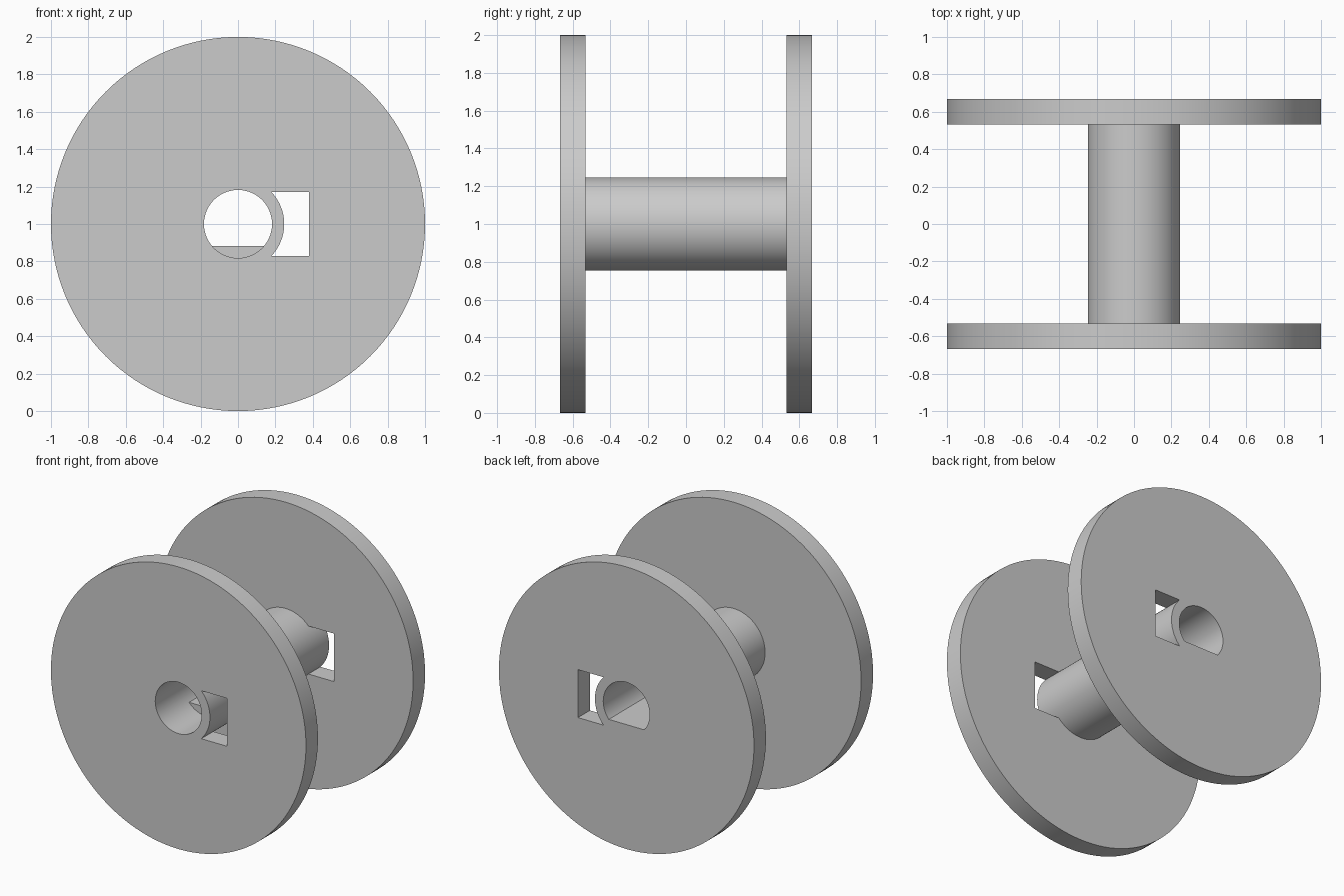
import bpy, bmesh, math

if "Cube" in bpy.data.objects:
    bpy.data.objects.remove(bpy.data.objects["Cube"], do_unlink=True)

AXIS_Z = 1.0
HALF, INNER = 0.667, 0.533          # outer and inner faces of the flanges
BARREL_R, BORE_R = 0.247, 0.182
SIDES = 128

grey = bpy.data.materials.new("light grey plastic")
grey.use_nodes = True
colour = (0.6, 0.6, 0.6, 1)
grey.diffuse_color = colour
grey.node_tree.nodes["Principled BSDF"].inputs["Base Color"].default_value = colour


def arc(radius, start=0.0, sweep=2 * math.pi, steps=SIDES):
    """Outline points (x, z) measured from the spool axis."""
    return [(radius * math.cos(start + sweep * i / steps),
             radius * math.sin(start + sweep * i / steps)) for i in range(steps)]


def prism(name, outline, y0, y1):
    """Extrude an outline along y."""
    bm = bmesh.new()
    face = bm.faces.new([bm.verts.new((x, y0, z + AXIS_Z)) for x, z in outline])
    ext = bmesh.ops.extrude_face_region(bm, geom=[face])
    moved = [v for v in ext["geom"] if isinstance(v, bmesh.types.BMVert)]
    bmesh.ops.translate(bm, verts=moved, vec=(0, y1 - y0, 0))
    bmesh.ops.recalc_face_normals(bm, faces=bm.faces)
    mesh = bpy.data.meshes.new(name)
    bm.to_mesh(mesh)
    bm.free()
    mesh.materials.append(grey)
    obj = bpy.data.objects.new(name, mesh)
    bpy.context.collection.objects.link(obj)
    return obj


def combine(target, tool, operation):
    """Apply a boolean and discard the tool."""
    mod = target.modifiers.new("combine", "BOOLEAN")
    mod.operation, mod.object, mod.solver = operation, tool, "EXACT"
    bpy.context.view_layer.objects.active = target
    bpy.ops.object.modifier_apply(modifier=mod.name)
    bpy.data.objects.remove(tool, do_unlink=True)


# Flanges, each with a rectangular slot beside the barrel
slot = [(0.0, -0.17), (0.38, -0.17), (0.38, 0.17), (0.0, 0.17)]
flanges = []
for name, y0, y1 in (("front_flange", -HALF, -INNER), ("back_flange", INNER, HALF)):
    flange = prism(name, arc(1.0), y0, y1)
    combine(flange, prism("slot_cutter", slot, y0 - 0.1, y1 + 0.1), "DIFFERENCE")
    flanges.append(flange)

# Barrel runs through both flanges
spool = prism("spool", arc(BARREL_R), -HALF, HALF)
for flange in flanges:
    combine(spool, flange, "UNION")

# Round bore, with a flat floor starting a short way in from the front
combine(spool, prism("bore_cutter", arc(BORE_R), -1, 1), "DIFFERENCE")
flat_r, flat_z = 0.21, -0.118
edge = math.asin(flat_z / flat_r)
segment = arc(flat_r, math.pi - edge, math.pi + 2 * edge, 24)
segment.append((flat_r * math.cos(edge), flat_z))
combine(spool, prism("bore_flat", segment, -0.35, HALF), "UNION")

# Smooth round walls, sharp rims
bpy.ops.object.select_all(action="DESELECT")
spool.select_set(True)
bpy.context.view_layer.objects.active = spool
bpy.ops.object.shade_smooth_by_angle(angle=math.radians(30))
